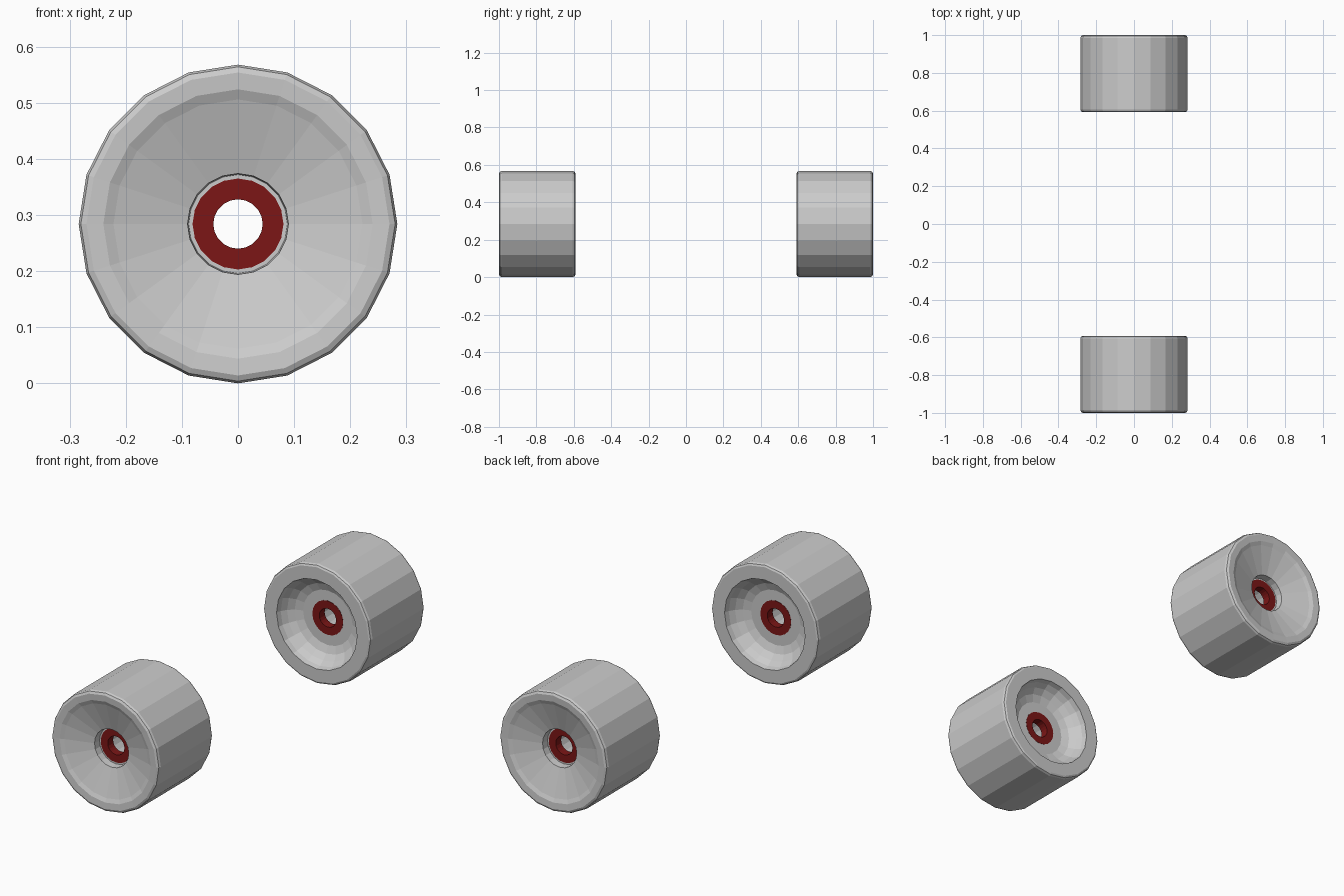
import bpy, math

if "Cube" in bpy.data.objects:
    bpy.data.objects.remove(bpy.data.objects["Cube"])

SIDES = 20
RADIUS = 0.284

red = bpy.data.materials.new("dark_red")
red.diffuse_color = (0.2, 0.008, 0.008, 1)
red.use_nodes = True
red.node_tree.nodes["Principled BSDF"].inputs["Base Color"].default_value = red.diffuse_color


def lathe(name, profile, side, mat=None):
    """Revolve a closed (radius, y) profile about the y axis; side = -1 front, 1 back."""
    n = len(profile)
    verts, faces = [], []
    for i in range(SIDES):
        a = 2 * math.pi * i / SIDES
        for r, y in profile:
            verts.append((r * math.sin(a), side * y, RADIUS + r * math.cos(a)))
    for i in range(SIDES):
        j = (i + 1) % SIDES
        for k in range(n):
            m = (k + 1) % n
            f = (i * n + k, j * n + k, j * n + m, i * n + m)
            faces.append(f if side > 0 else f[::-1])
    mesh = bpy.data.meshes.new(name)
    mesh.from_pydata(verts, [], faces)
    obj = bpy.data.objects.new(name, mesh)
    bpy.context.collection.objects.link(obj)
    if mat:
        mesh.materials.append(mat)
    return obj


# Tyre cross-section: outer rim, shallow cone, bearing seat, bore, inner bowl, tread
tyre = [
    (0.284, 0.985), (0.280, 0.995), (0.270, 1.0), (0.240, 0.998), (0.222, 0.990),
    (0.090, 0.950), (0.088, 0.915), (0.080, 0.915),
    (0.080, 0.675), (0.130, 0.675), (0.165, 0.662), (0.190, 0.640),
    (0.206, 0.615), (0.212, 0.592), (0.272, 0.592), (0.280, 0.596), (0.284, 0.606),
]


def bearing(y0, y1):
    return [(0.081, y0), (0.044, y0), (0.044, y1), (0.081, y1)]


for label, side in (("front", -1), ("back", 1)):
    lathe(label + "_wheel", tyre, side)
    # Bearings on both faces of the hub, with a hollow core between
    lathe(label + "_outer_bearing", bearing(0.916, 0.876), side, red)
    lathe(label + "_inner_bearing", bearing(0.714, 0.674), side, red)
